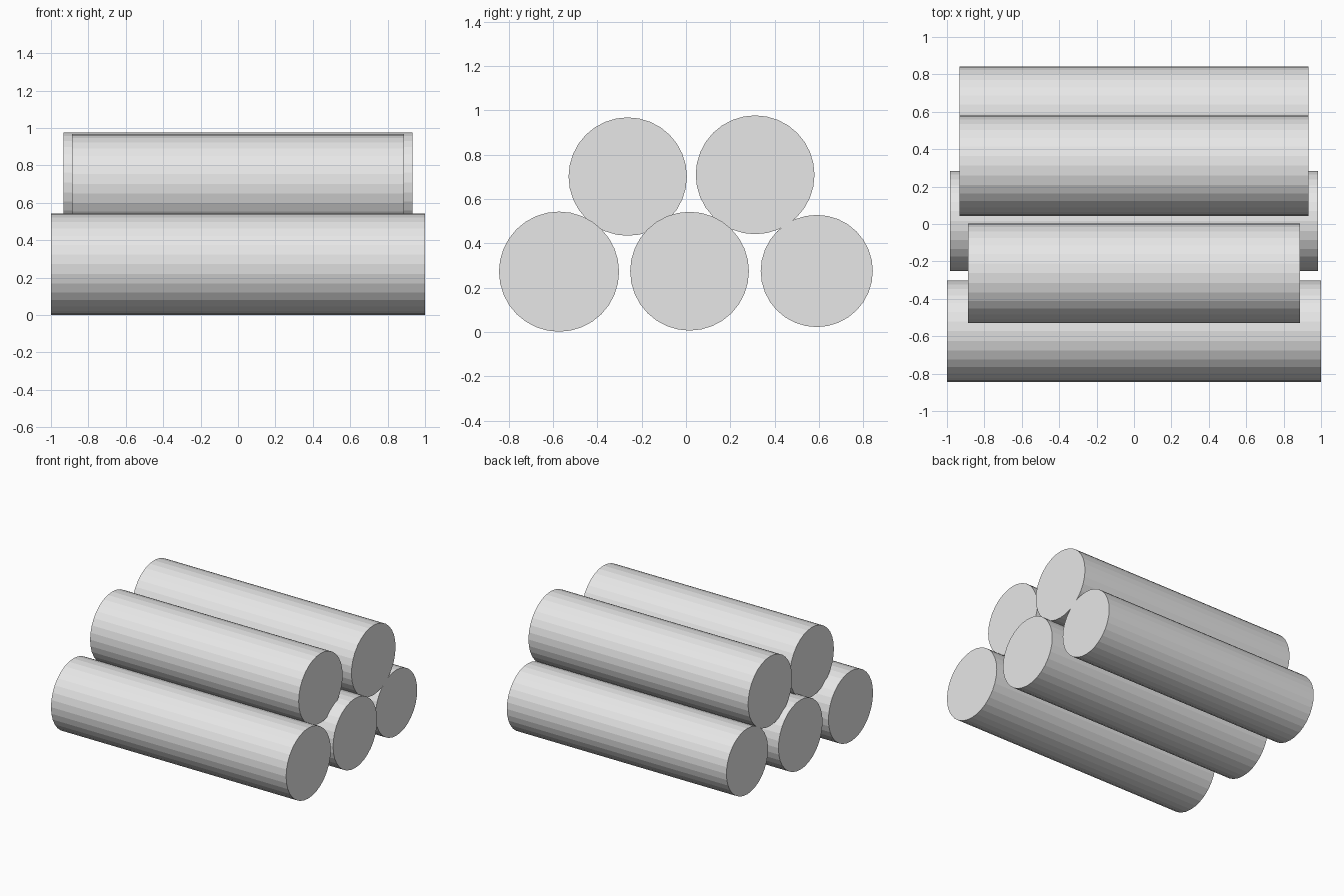
import bpy
import math

cube = bpy.data.objects.get("Cube")
if cube:
    bpy.data.objects.remove(cube, do_unlink=True)

# Single plain grey for every log
grey = bpy.data.materials.new("light_grey")
grey.use_nodes = True
grey.diffuse_color = (0.8, 0.8, 0.8, 1)
grey.node_tree.nodes["Principled BSDF"].inputs["Base Color"].default_value = (0.8, 0.8, 0.8, 1)


def add_log(name, y, z, radius, half_length):
    """Flat-sided log lying along x."""
    bpy.ops.mesh.primitive_cylinder_add(
        vertices=32, radius=radius, depth=2 * half_length,
        location=(0, y, z), rotation=(0, math.pi / 2, 0))
    log = bpy.context.object
    log.name = name
    log.data.materials.append(grey)


# Bottom row of three, then two resting in the gaps
add_log("bottom_log_front", -0.573, 0.272, 0.271, 1.0)
add_log("bottom_log_middle", 0.016, 0.274, 0.268, 0.985)
add_log("bottom_log_back", 0.590, 0.275, 0.253, 0.934)
add_log("top_log_front", -0.263, 0.701, 0.267, 0.887)
add_log("top_log_back", 0.312, 0.709, 0.268, 0.934)
